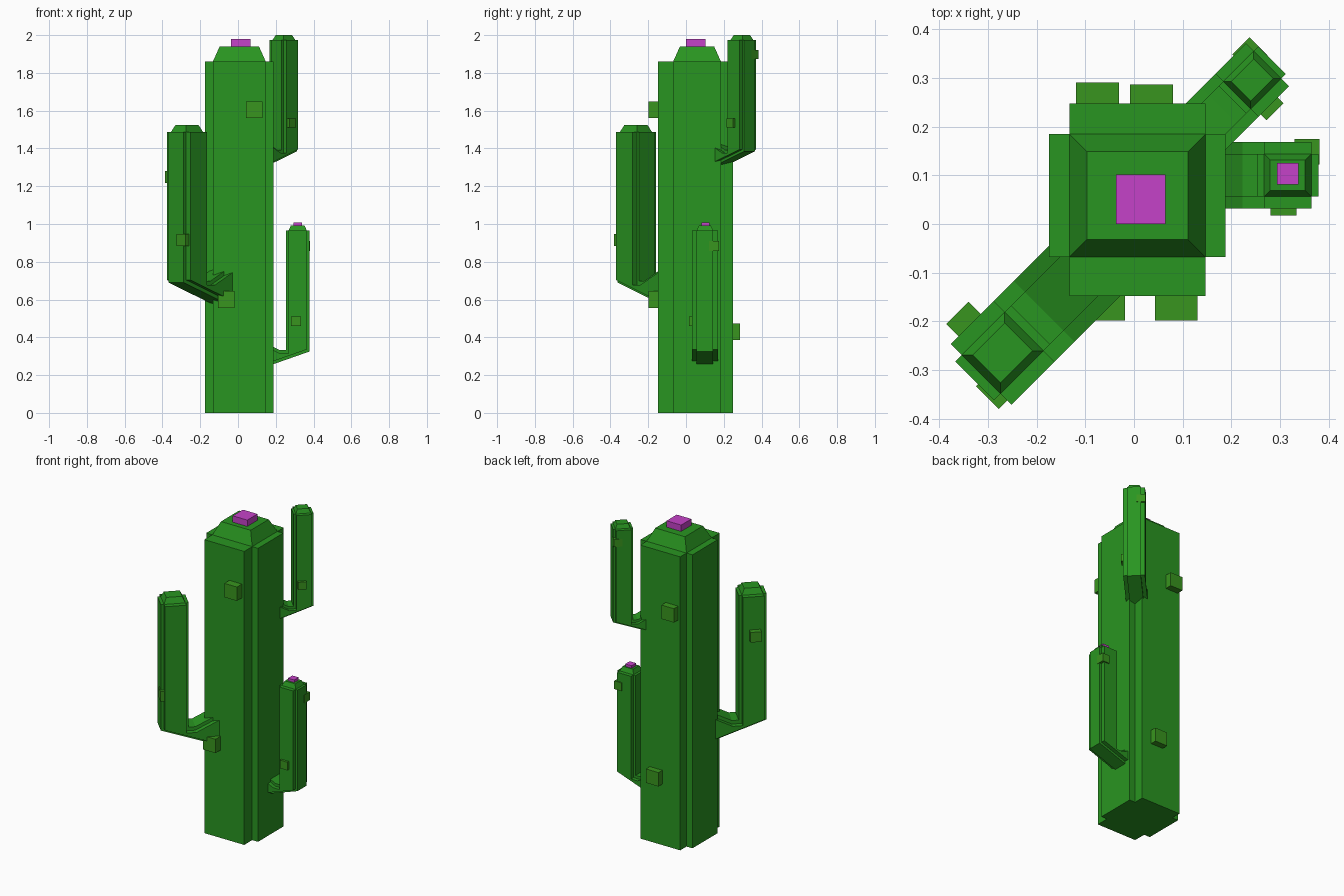
import bpy, bmesh, math
from mathutils import Matrix, Vector

if "Cube" in bpy.data.objects:
    bpy.data.objects.remove(bpy.data.objects["Cube"])


def material(name, rgb):
    m = bpy.data.materials.new(name)
    m.diffuse_color = (*rgb, 1)
    m.use_nodes = True
    m.node_tree.nodes["Principled BSDF"].inputs["Base Color"].default_value = m.diffuse_color
    return m


GREEN = material("cactus_green", (0.022, 0.30, 0.015))
SPINE = material("spine_green", (0.04, 0.30, 0.013))
PINK = material("flower_pink", (0.56, 0.055, 0.58))


def finish(name, bm, mat, matrix=None):
    bmesh.ops.recalc_face_normals(bm, faces=bm.faces)
    if matrix:
        bm.transform(matrix)
    me = bpy.data.meshes.new(name)
    bm.to_mesh(me)
    bm.free()
    me.materials.append(mat)
    ob = bpy.data.objects.new(name, me)
    bpy.context.collection.objects.link(ob)
    return ob


def prism(name, points, direction, mat, matrix=None):
    """Extrude a closed outline of 3D points along a direction."""
    bm = bmesh.new()
    face = bm.faces.new([bm.verts.new(p) for p in points])
    ext = bmesh.ops.extrude_face_region(bm, geom=[face])
    verts = [v for v in ext["geom"] if isinstance(v, bmesh.types.BMVert)]
    bmesh.ops.translate(bm, verts=verts, vec=Vector(direction))
    return finish(name, bm, mat, matrix)


def block(name, x, y, z, mat, matrix=None, inset=0):
    """Box from ranges; the top can be inset to make a tapered cap."""
    bm = bmesh.new()
    bmesh.ops.create_cube(bm, size=1)
    mid = [sum(r) / 2 for r in (x, y, z)]
    size = [r[1] - r[0] for r in (x, y, z)]
    for v in bm.verts:
        top = v.co.z > 0
        for i in range(3):
            d = size[i] - (2 * inset if top and i < 2 else 0)
            v.co[i] = mid[i] + v.co[i] * d
    return finish(name, bm, mat, matrix)


# Trunk: plus-shaped column, tapered cap and flower
xw, xn = (-0.175, 0.188), (-0.133, 0.147)
yw, yn = (-0.148, 0.248), (-0.068, 0.185)
plus = [(xn[0], yw[0]), (xn[1], yw[0]), (xn[1], yn[0]), (xw[1], yn[0]),
        (xw[1], yn[1]), (xn[1], yn[1]), (xn[1], yw[1]), (xn[0], yw[1]),
        (xn[0], yn[1]), (xw[0], yn[1]), (xw[0], yn[0]), (xn[0], yn[0])]
prism("trunk", [(x, y, 0) for x, y in plus], (0, 0, 1.86), GREEN)
block("trunk_cap", xn, yn, (1.86, 1.94), GREEN, inset=0.036)
block("trunk_flower", (-0.037, 0.065), (0, 0.102), (1.94, 1.98), PINK)

# Trunk spines: x centre, z centre, y range
for i, (x, z, y) in enumerate([(0.087, 1.605, (-0.198, -0.14)), (-0.063, 0.6, (-0.198, -0.14)),
                               (-0.075, 1.5, (0.24, 0.291)), (0.036, 0.43, (0.24, 0.287))]):
    block(f"trunk_spine_{i + 1}", (x - 0.044, x + 0.044), y, (z - 0.044, z + 0.044), SPINE)


def arm(name, centre, angle, k, z0, z1, reach, spines, flower=False):
    """Bent arm; local x points away from the trunk, k is its size against the trunk."""
    mat = Matrix.Translation((*centre, 0)) @ Matrix.Rotation(math.radians(angle), 4, "Z")
    parts = []
    # Two crossed elbow profiles make the plus-shaped section
    for r, half, drop in ((0.1815 * k, 0.1265 * k, 0), (0.14 * k, 0.198 * k, 0.05 * k)):
        bend = 0.27 * k
        zi = z0 + 0.02 * k - drop
        bottom = z0 - 0.35 * (0.1815 * k - r) + drop * 0.9
        outline = [(r, bottom), (r, z1), (-r, z1), (-r, zi), (-bend, zi),
                   (-reach, zi + 0.5 * (reach - bend)), (-reach, bottom - 0.35 * (r + reach))]
        parts.append(prism(name, [(u, -half, z) for u, z in outline], (0, 2 * half, 0), GREEN, mat))
    # Merge both profiles into one solid
    body, other = parts
    mod = body.modifiers.new("union", "BOOLEAN")
    mod.operation, mod.object, mod.solver = "UNION", other, "EXACT"
    bpy.context.view_layer.objects.active = body
    bpy.ops.object.modifier_apply(modifier="union")
    bpy.data.objects.remove(other)
    # Cap, flower and spines
    a, b, top = 0.14 * k, 0.1265 * k, z1 + 0.08 * k
    block(name + "_cap", (-a, a), (-b, b), (z1, top), GREEN, mat, inset=0.036 * k)
    if flower:
        block(name + "_flower", (-0.022, 0.022), (-0.019, 0.025), (top, top + 0.016), PINK, mat)
    for i, (u, v, z, h) in enumerate(spines):
        block(f"{name}_spine_{i + 1}", u, v, (z - h, z + h), SPINE, mat)


arm("left_arm", (-0.27, -0.265), 225, 0.447, 0.69, 1.488, 0.285,
    [((0.022, 0.087), (0.01, 0.076), 0.915, 0.032),
     ((-0.025, 0.04), (-0.124, -0.06), 1.248, 0.032)])
arm("back_arm", (0.243, 0.296), 45, 0.316, 1.385, 1.975, 0.2,
    [((0.008, 0.058), (0.014, 0.066), 1.898, 0.024),
     ((-0.038, 0.012), (-0.079, -0.03), 1.535, 0.024)])
arm("right_arm", (0.316, 0.1), 0, 0.346, 0.325, 0.965, 0.16,
    [((0.014, 0.065), (0.022, 0.075), 0.883, 0.026),
     ((-0.035, 0.018), (-0.083, -0.03), 0.485, 0.026)], flower=True)
